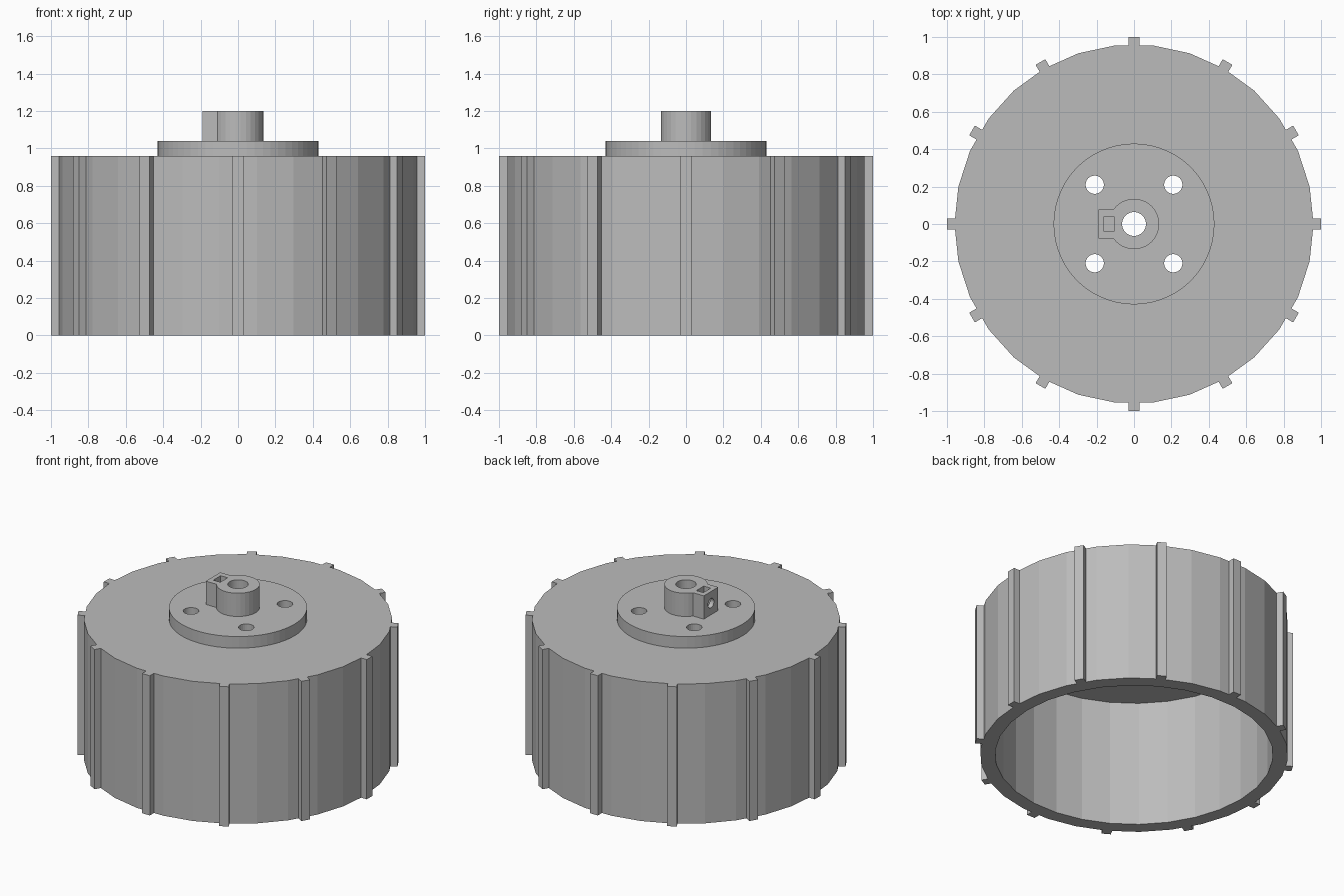
import bpy, math
from mathutils import Matrix

if "Cube" in bpy.data.objects:
    bpy.data.objects.remove(bpy.data.objects["Cube"], do_unlink=True)

grey = bpy.data.materials.new("plain grey")
grey.use_nodes = True
colour = (0.5, 0.5, 0.5, 1)
grey.diffuse_color = colour
grey.node_tree.nodes["Principled BSDF"].inputs["Base Color"].default_value = colour


def cylinder(name, r, z0, z1, sides, x=0, y=0):
    """Upright cylinder with a corner on the +x axis."""
    bpy.ops.mesh.primitive_cylinder_add(vertices=sides, radius=r, depth=z1 - z0)
    ob = bpy.context.object
    ob.name = name
    ob.data.transform(Matrix.Rotation(math.pi / 2, 4, "Z"))
    ob.data.transform(Matrix.Translation((x, y, (z0 + z1) / 2)))
    ob.data.materials.append(grey)
    return ob


def box(name, x0, x1, width, z0, z1, angle=0):
    """Box running outward along x, then turned about the axle."""
    bpy.ops.mesh.primitive_cube_add(size=1)
    ob = bpy.context.object
    ob.name = name
    ob.data.transform(Matrix.Diagonal((x1 - x0, width, z1 - z0, 1)))
    ob.data.transform(Matrix.Translation(((x0 + x1) / 2, 0, (z0 + z1) / 2)))
    ob.data.transform(Matrix.Rotation(angle, 4, "Z"))
    ob.data.materials.append(grey)
    return ob


def combine(target, other, operation):
    """Apply a boolean and drop the helper."""
    mod = target.modifiers.new("bool", "BOOLEAN")
    mod.operation, mod.object, mod.solver = operation, other, "EXACT"
    bpy.context.view_layer.objects.active = target
    bpy.ops.object.modifier_apply(modifier=mod.name)
    bpy.data.objects.remove(other, do_unlink=True)


HEIGHT = 0.96

# Wheel drum: an open-bottomed cup with twelve tread ribs
drum = cylinder("wheel_drum", 0.96, 0, HEIGHT, 30)
for i in range(12):
    combine(drum, box("rib", 0.9, 1.0, 0.06, 0, HEIGHT, i * math.pi / 6), "UNION")
combine(drum, cylinder("hollow", 0.866, -0.1, 0.87, 30), "DIFFERENCE")

# Hub: flange, collar and the clamping tab
hub = cylinder("hub", 0.43, HEIGHT, 1.04, 60)
combine(hub, cylinder("collar", 0.135, 1.0, 1.2, 30), "UNION")
combine(hub, box("tab", -0.19, -0.09, 0.157, 1.0, 1.2), "UNION")

# Nut slot and set-screw hole in the tab
combine(hub, box("nut_slot", -0.16, -0.107, 0.08, 1.06, 1.3), "DIFFERENCE")
screw = cylinder("screw_hole", 0.032, -0.3, 0, 20)
screw.data.transform(Matrix.Translation((0, 0, 1.12)) @ Matrix.Rotation(math.pi / 2, 4, "Y"))
combine(hub, screw, "DIFFERENCE")

# Axle bore and four bolt holes pass through hub and drum
for part in (drum, hub):
    combine(part, cylinder("bore", 0.064, 0.5, 1.5, 30), "DIFFERENCE")
    for sx in (-1, 1):
        for sy in (-1, 1):
            combine(part, cylinder("bolt_hole", 0.049, 0.5, 1.5, 24, sx * 0.21, sy * 0.21),
                    "DIFFERENCE")
    bpy.ops.object.select_all(action="DESELECT")
    part.select_set(True)
    bpy.context.view_layer.objects.active = part
    bpy.ops.object.shade_flat()
